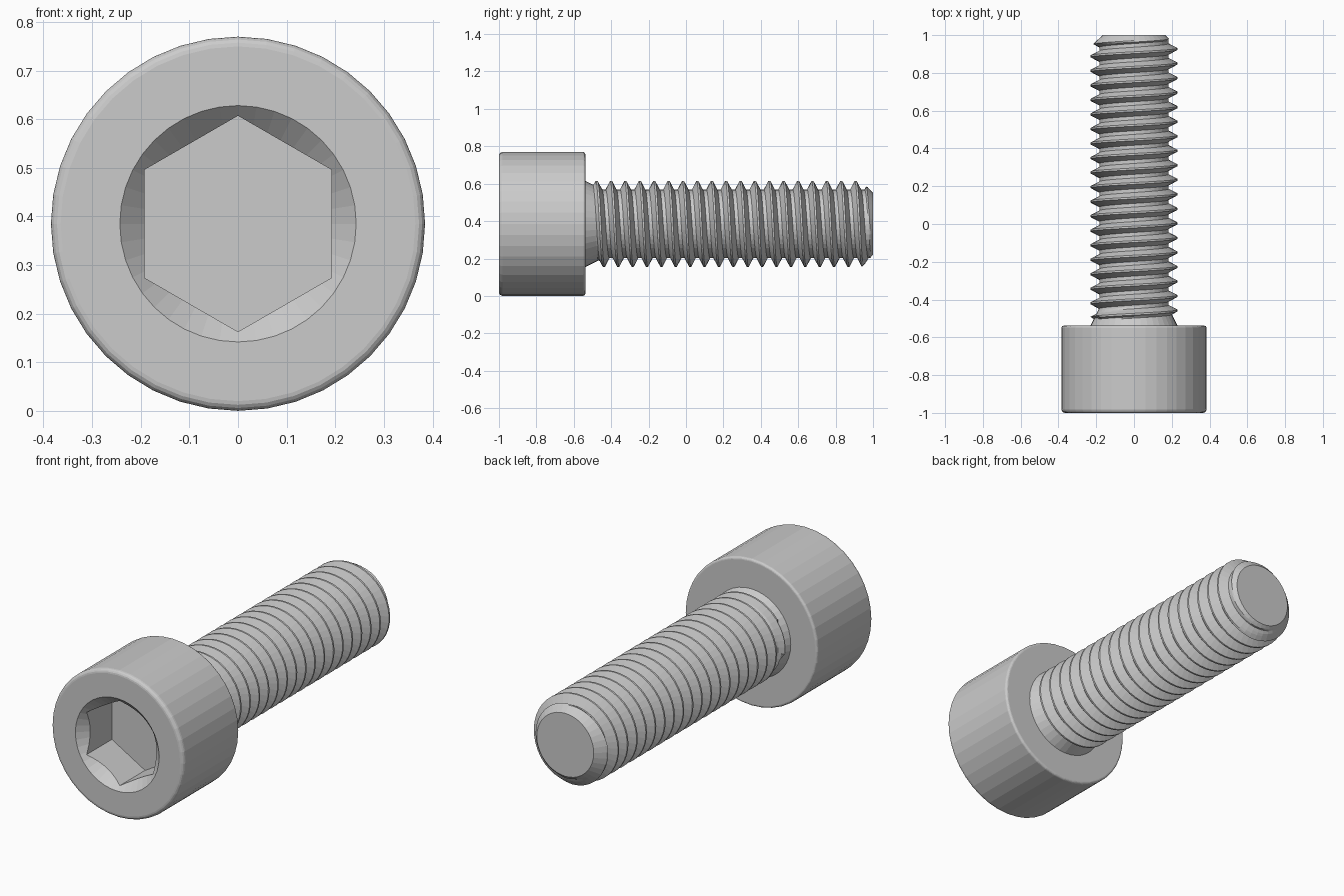
import bpy, bmesh
from math import sin, cos, pi

if "Cube" in bpy.data.objects:
    bpy.data.objects.remove(bpy.data.objects["Cube"])

CZ = 0.385          # height of the screw axis
PITCH = 1 / 13
MAJOR, MINOR = 0.2305, 0.1835
SIDES = 40


def point(r, a, y):
    return (r * sin(a), y, CZ + r * cos(a))


def finish(bm, name):
    bmesh.ops.remove_doubles(bm, verts=bm.verts, dist=1e-5)
    bmesh.ops.recalc_face_normals(bm, faces=bm.faces)
    me = bpy.data.meshes.new(name)
    bm.to_mesh(me)
    bm.free()
    ob = bpy.data.objects.new(name, me)
    bpy.context.collection.objects.link(ob)
    return ob


def lathe(name, profile, sides):
    """Closed solid turned about the y axis from (radius, y) points."""
    bm = bmesh.new()
    rings = [[bm.verts.new(point(r, 2 * pi * i / sides, y)) for i in range(sides)]
             for r, y in profile]
    for p, q in zip(rings, rings[1:]):
        for i in range(sides):
            j = (i + 1) % sides
            bm.faces.new((p[i], p[j], q[j], q[i]))
    bm.faces.new(rings[0])
    bm.faces.new(rings[-1])
    return finish(bm, name)


# Cylindrical head with rounded rims
R, F, B = 0.3846, 0.02, 0.012
y0, y1 = -1.0, -0.5385
arc = [i * pi / 8 for i in range(5)]
profile = [(R - F + F * sin(t), y0 + F - F * cos(t)) for t in arc]
profile += [(R - B + B * cos(t), y1 - B + B * sin(t)) for t in arc]
head = lathe("socket_head", profile, SIDES)

# Hex socket and its conical lead-in
hex_cut = lathe("hex_cutter", [(0.222, -1.1), (0.222, -0.77)], 6)
cone_cut = lathe("lead_in_cutter", [(0.263, -1.02), (0.163, -0.92)], SIDES)
for cutter in (hex_cut, cone_cut):
    cutter.hide_render = True
    mod = head.modifiers.new(cutter.name, 'BOOLEAN')
    mod.operation = 'DIFFERENCE'
    mod.solver = 'EXACT'
    mod.object = cutter
    bpy.context.view_layer.objects.active = head
    bpy.ops.object.modifier_apply(modifier=mod.name)
    bpy.data.objects.remove(cutter)


# Threaded shank: helical rows of crest, flank and root points
def radius(y, f):
    t = min(max((abs(f) - 0.0625) / 0.3125, 0), 1)
    r = MAJOR + (MINOR - MAJOR) * t
    runout = MAJOR - 0.5 * (y - y1)
    r = runout if y < -0.495 else max(r, runout)
    return min(r, 0.165 + (1 - y) * 1.1)


fractions = [-0.5, -0.375, -0.27, -0.167, -0.0625, 0.0625, 0.167, 0.27, 0.375]
rows = [(k, f) for k in range(-9, 16) for f in fractions]
bm = bmesh.new()
columns = []
for i in range(SIDES + 1):
    a = 2 * pi * i / SIDES
    col = []
    for k, f in rows:
        y = -0.016 + PITCH * (k + f + i / SIDES)
        y = min(max(y, y1 - 0.005), 1.0)
        col.append(bm.verts.new(point(radius(y, f), a, y)))
    columns.append(col)
for p, q in zip(columns, columns[1:]):
    for n in range(len(rows) - 1):
        bm.faces.new((p[n], p[n + 1], q[n + 1], q[n]))
# Flat tip
bm.faces.new([bm.verts.new(point(0.165, 2 * pi * i / SIDES, 1)) for i in range(SIDES)])
finish(bm, "threaded_shank")
